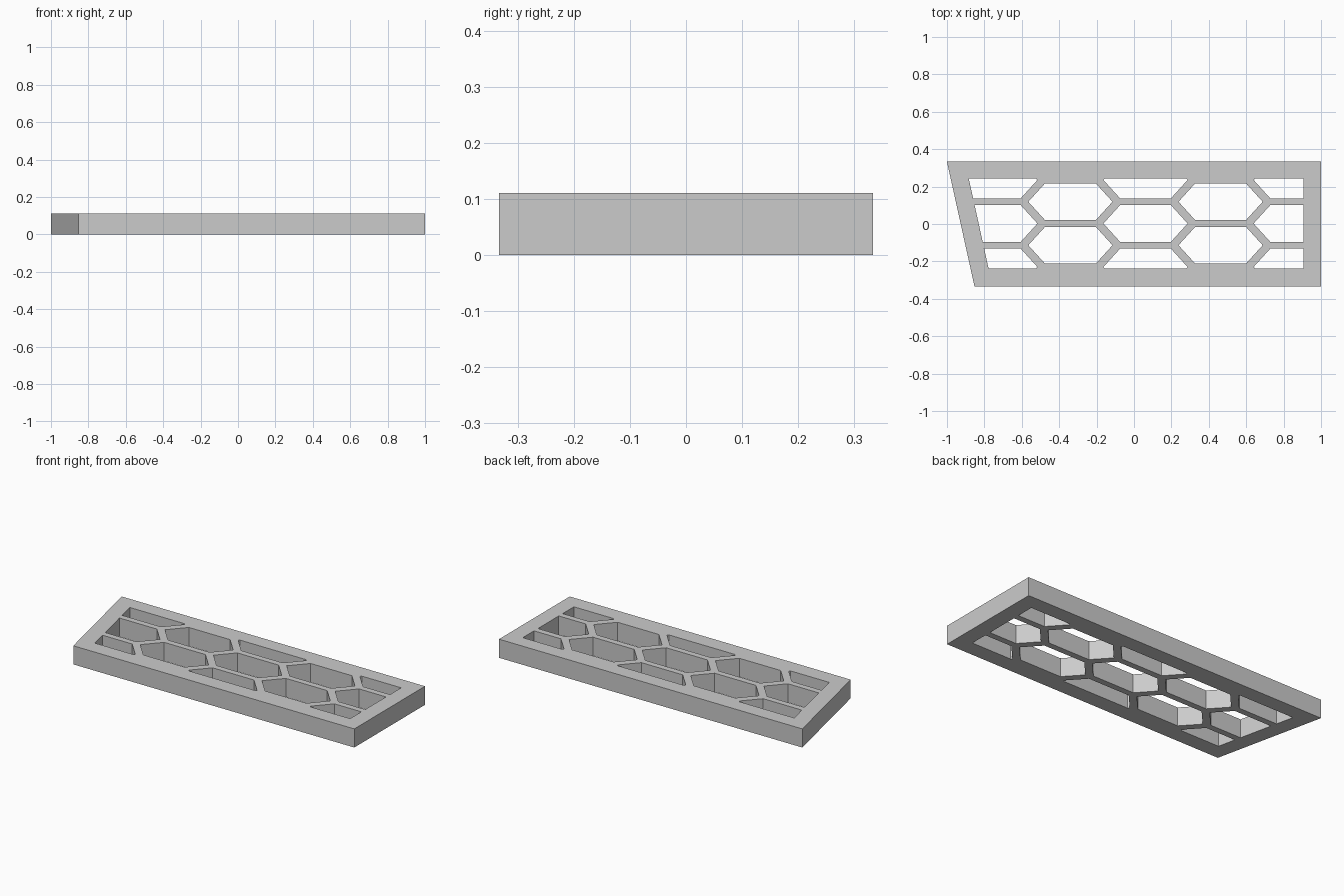
import bpy
import bmesh
from mathutils import Vector

cube = bpy.data.objects.get("Cube")
if cube:
    bpy.data.objects.remove(cube, do_unlink=True)

HEIGHT = 0.111
OUTLINE = [(-1, 0.333), (-0.853, -0.333), (1, -0.333), (1, 0.333)]
PITCH_X, PITCH_Y = 0.4015, 0.2326          # honeycomb spacing
CENTRE_X, CENTRE_Y = 0.0615, 0.0027
TIP, FLAT, HALF = 0.225, 0.136, 0.098      # stretched hexagon half sizes

grey = bpy.data.materials.new("plain grey")
grey.use_nodes = True
colour = (0.6, 0.6, 0.6, 1)
grey.diffuse_color = colour
grey.node_tree.nodes["Principled BSDF"].inputs["Base Color"].default_value = colour


def add_loop(bm, points):
    return [bm.verts.new((x, y, 0)) for x, y in points]


def add_hexagon(bm, cx, cy):
    shape = [(TIP, 0), (FLAT, HALF), (-FLAT, HALF), (-TIP, 0), (-FLAT, -HALF), (FLAT, -HALF)]
    bm.faces.new(add_loop(bm, [(cx + x, cy + y) for x, y in shape]))


bm = bmesh.new()

# Honeycomb openings, alternate columns staggered by half a cell
for col in range(-2, 3):
    rows = (-0.5, 0.5) if col % 2 else (-1, 0, 1)
    for row in rows:
        add_hexagon(bm, CENTRE_X + col * PITCH_X, CENTRE_Y + row * PITCH_Y)

# Trim the openings to the inside of the border
border = [((0, 0.243, 0), (0, 1, 0)), ((0, -0.238, 0), (0, -1, 0)),
          ((0.906, 0, 0), (1, 0, 0)), ((-0.83, 0, 0), (-0.667, -0.147, 0))]
for point, normal in border:
    bmesh.ops.bisect_plane(bm, geom=bm.verts[:] + bm.edges[:] + bm.faces[:],
                           plane_co=point, plane_no=Vector(normal).normalized(),
                           clear_outer=True)
bmesh.ops.delete(bm, geom=bm.faces[:], context='FACES_ONLY')

# Slanted outer outline, filled around the openings
corners = add_loop(bm, OUTLINE)
for i, corner in enumerate(corners):
    bm.edges.new((corner, corners[(i + 1) % len(corners)]))
bmesh.ops.triangle_fill(bm, edges=bm.edges[:], use_beauty=True, normal=(0, 0, 1))

# Thicken into a plate
result = bmesh.ops.extrude_face_region(bm, geom=bm.faces[:], use_keep_orig=True)
top = [v for v in result["geom"] if isinstance(v, bmesh.types.BMVert)]
bmesh.ops.translate(bm, verts=top, vec=(0, 0, HEIGHT))
bmesh.ops.recalc_face_normals(bm, faces=bm.faces[:])

mesh = bpy.data.meshes.new("honeycomb_plate")
bm.to_mesh(mesh)
bm.free()
mesh.materials.append(grey)
plate = bpy.data.objects.new("honeycomb_plate", mesh)
bpy.context.collection.objects.link(plate)
